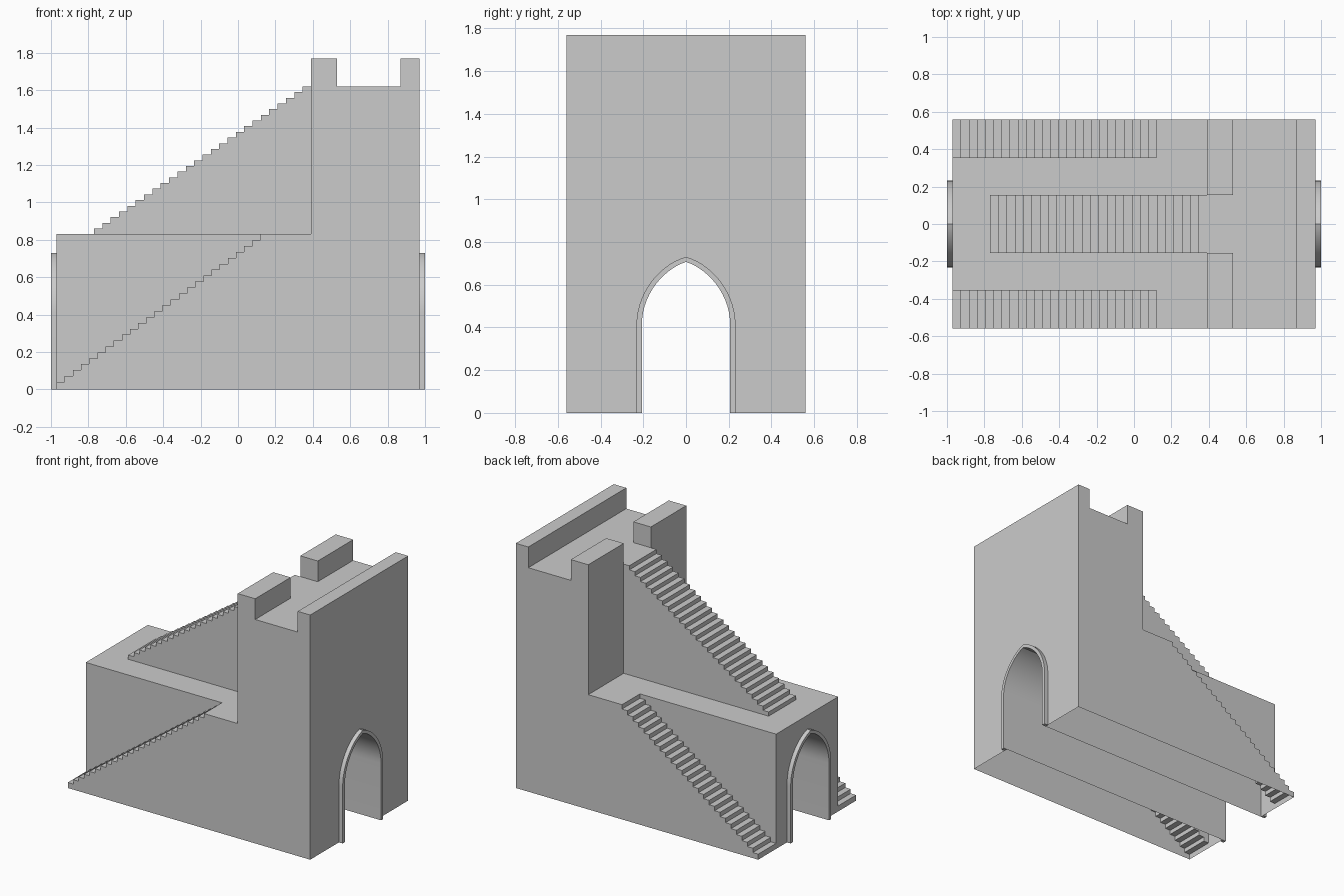
import bpy, bmesh
from mathutils import Vector

if "Cube" in bpy.data.objects:
    bpy.data.objects.remove(bpy.data.objects["Cube"])

X, Y = 0.97, 0.56            # outer half length and half width
Y_LANE, Y_STAIR = 0.355, 0.155   # inner edge of side stairs, half width of upper stairs
LOW, DECK, TOP = 0.83, 1.62, 1.77
TX = 0.39                    # tower start


class Part:
    """Half of a part (y > 0), completed with a mirror modifier."""
    def __init__(self, name):
        self.name, self.bm = name, bmesh.new()

    def face(self, pts, facing):
        f = self.bm.faces.new([self.bm.verts.new(p) for p in pts])
        f.normal_update()
        if f.normal.dot(Vector(facing)) < 0:
            f.normal_flip()

    def side(self, prof, y, facing=1):
        self.face([(x, y, z) for x, z in prof], (0, facing, 0))

    def end(self, prof, x, facing):
        self.face([(x, y, z) for y, z in prof], (facing, 0, 0))

    def strip(self, a, b):
        for i in range(len(a) - 1):
            self.bm.faces.new([self.bm.verts.new(p) for p in (a[i], a[i + 1], b[i + 1], b[i])])

    def treads(self, prof, y0, y1):
        self.strip([(x, y0, z) for x, z in prof], [(x, y1, z) for x, z in prof])

    def finish(self, smooth=False, both_ends=False):
        bmesh.ops.remove_doubles(self.bm, verts=self.bm.verts, dist=1e-5)
        me = bpy.data.meshes.new(self.name)
        self.bm.to_mesh(me)
        self.bm.free()
        ob = bpy.data.objects.new(self.name, me)
        bpy.context.collection.objects.link(ob)
        if smooth:
            bpy.ops.object.select_all(action='DESELECT')
            ob.select_set(True)
            bpy.context.view_layer.objects.active = ob
            bpy.ops.object.shade_smooth_by_angle()
        m = ob.modifiers.new("mirror", 'MIRROR')
        m.use_axis = (both_ends, True, False)
        m.use_mirror_merge = False


def arch(w, spring, c1, c2, apex, n=14):
    """Half of a pointed arch as (y, z), from the ground to the apex."""
    p = [Vector(q) for q in ((w, spring), c1, c2, (0, apex))]
    out = [(w, 0)]
    for i in range(n + 1):
        t = i / n
        s = 1 - t
        out.append(tuple(p[0]*s**3 + p[1]*3*s*s*t + p[2]*3*s*t*t + p[3]*t**3))
    return out


def stairs(x0, x1, z0, z1, n):
    """Stepped profile: n treads from x0 to x1, first at z0, last at z1."""
    pts = []
    for i in range(n):
        z = z0 + (z1 - z0) * i / (n - 1)
        pts += [(x0 + (x1 - x0) * i / n, z), (x0 + (x1 - x0) * (i + 1) / n, z)]
    return pts


inner = arch(0.207, 0.41, (0.207, 0.56), (0.10, 0.675), 0.707)
outer = arch(0.232, 0.41, (0.232, 0.57), (0.115, 0.70), 0.73)

# lower block: landing and arched end wall (underside is open)
p = Part("lower_block")
p.treads([(-X, LOW), (TX, LOW)], 0, Y_LANE)
p.treads([(0.12, LOW), (TX, LOW)], Y_LANE, Y)
p.end(inner + [(0, LOW), (Y_LANE, LOW), (Y_LANE, 0)], -X, -1)
p.finish()

# side stairs with outer wall
low = stairs(-X, 0.12, 0.04, 0.798, 25)
p = Part("side_stairs")
p.treads([(-X, 0)] + low + [(0.12, LOW)], Y_LANE, Y)
p.side([(-X, 0)] + low + [(0.12, LOW), (TX, LOW), (TX, 0)], Y)
p.side(low + [(0.12, LOW), (-X, LOW)], Y_LANE)
p.finish()

# upper stairs
up = [(-0.77, LOW)] + stairs(-0.77, TX, LOW + 0.0304, DECK, 26)
p = Part("upper_stairs")
p.treads(up, 0, Y_STAIR)
p.side(up + [(TX, LOW)], Y_STAIR)
p.finish()

# tower with deck and parapets
front_parapet = [(TX, DECK), (TX, TOP), (0.53, TOP), (0.53, DECK)]
deck = [(0.53, DECK), (0.87, DECK), (0.87, TOP), (X, TOP)]
p = Part("tower")
p.treads([(TX, DECK)] + deck, 0, Y_STAIR)
p.treads([(TX, LOW)] + front_parapet + deck[1:], Y_STAIR, Y)
p.side(front_parapet, Y_STAIR, -1)
p.side([(TX, 0)] + front_parapet[1:] + deck[1:] + [(X, 0)], Y)
p.end(inner + [(0, TOP), (Y, TOP), (Y, 0)], X, 1)
p.finish()

# tunnel lining
p = Part("tunnel")
p.strip([(X, y, z) for y, z in inner], [(-X, y, z) for y, z in inner])
bmesh.ops.reverse_faces(p.bm, faces=[f for f in p.bm.faces if f.calc_center_median().y * f.normal.y > 0])
for f in p.bm.faces:
    f.normal_update()
    if f.normal.y > 0:
        f.normal_flip()
p.finish(smooth=True)

# raised arch trim at both ends
p = Part("arch_trim")
XE = 1.0
i0, i1 = ([(x, y, z) for y, z in inner] for x in (X, XE))
o0, o1 = ([(x, y, z) for y, z in outer] for x in (X, XE))
p.strip(i0, i1)
p.strip(i1, o1)
p.strip(o1, o0)
p.strip([i0[0], o0[0]], [i1[0], o1[0]])
bmesh.ops.remove_doubles(p.bm, verts=p.bm.verts, dist=1e-5)
bmesh.ops.recalc_face_normals(p.bm, faces=p.bm.faces)
p.finish(smooth=True, both_ends=True)
